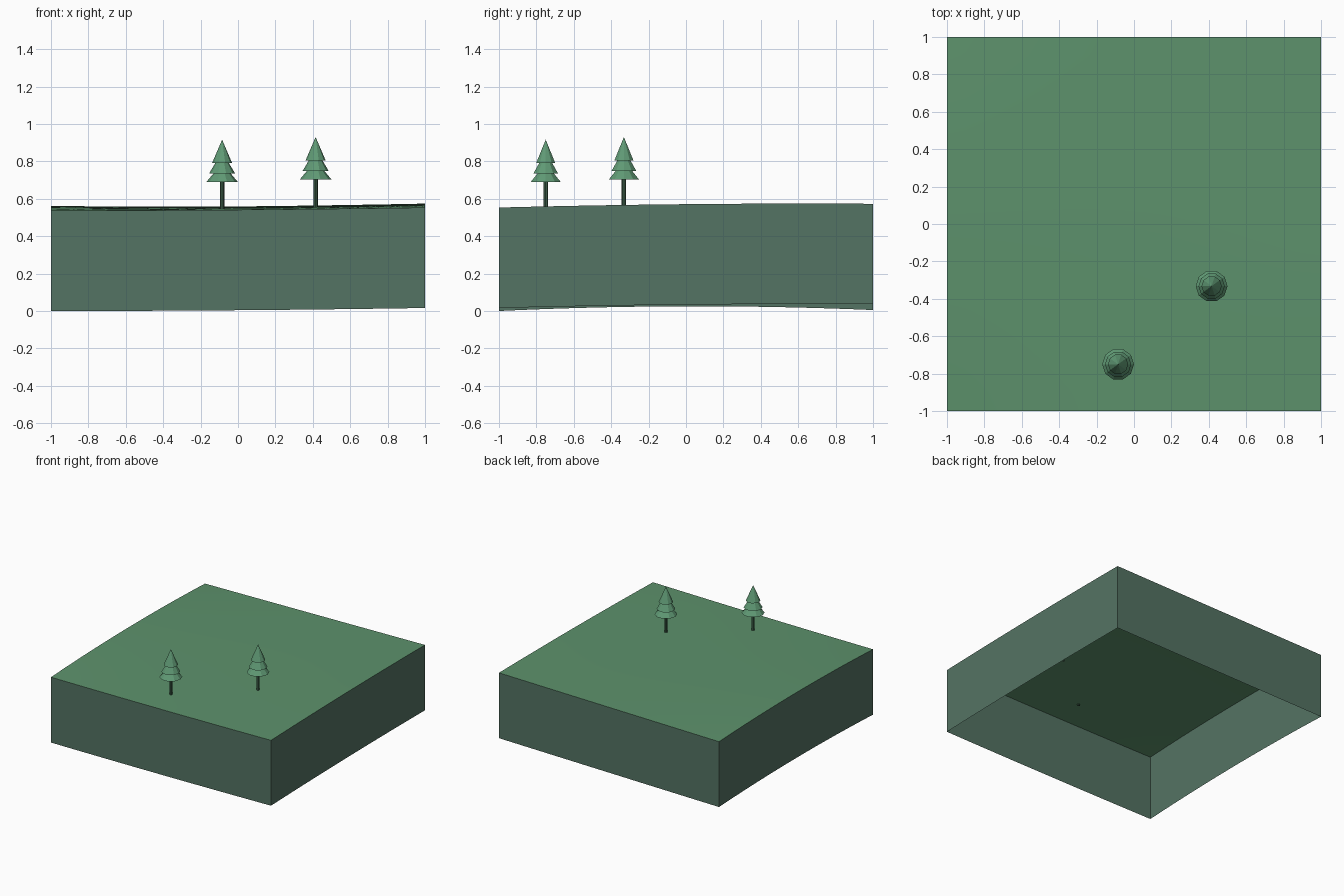
import bpy, bmesh, math

cube = bpy.data.objects.get("Cube")
if cube:
    bpy.data.objects.remove(cube)


def material(name, rgb):
    """Flat material from 0-255 display colour."""
    lin = [((c / 255 + 0.055) / 1.055) ** 2.4 for c in rgb] + [1]
    m = bpy.data.materials.new(name)
    m.use_nodes = True
    m.diffuse_color = lin
    m.node_tree.nodes["Principled BSDF"].inputs["Base Color"].default_value = lin
    return m


GRASS = material("grass green", (93, 146, 108))
EARTH = material("grey green earth", (84, 115, 99))
LEAF = material("pine green", (96, 154, 117))
BARK = material("dark green bark", (66, 100, 78))

DEPTH = 0.537  # height of the skirt around the terrain
# Heights above the lowest rim: rows front to back, columns left to right
RELIEF = [(0.0, 0.004, 0.016), (0.025, 0.02, 0.034), (0.005, 0.02, 0.036)]


def quad(a, b, c, t):
    """Smooth curve through three values at t = -1, 0, 1."""
    return b + (c - a) / 2 * t + ((a + c) / 2 - b) * t * t


def ground(x, y):
    return DEPTH + quad(*[quad(*row, x) for row in RELIEF], y)


def make_object(name, bm, mat):
    mesh = bpy.data.meshes.new(name)
    bm.to_mesh(mesh)
    bm.free()
    mesh.materials.append(mat)
    ob = bpy.data.objects.new(name, mesh)
    bpy.context.collection.objects.link(ob)
    return ob


def terrain():
    bm = bmesh.new()
    bmesh.ops.create_grid(bm, x_segments=20, y_segments=20, size=1)
    for v in bm.verts:
        v.co.z = ground(v.co.x, v.co.y)
    return bm


# Gently rolling top surface
grass = make_object("grass_surface", terrain(), GRASS)
for p in grass.data.polygons:
    p.use_smooth = True

# Open-bottomed skirt that follows the rim of the terrain
bm = terrain()
top = list(bm.faces)
rim = [e for e in bm.edges if e.is_boundary]
new = bmesh.ops.extrude_edge_only(bm, edges=rim)["geom"]
for v in new:
    if isinstance(v, bmesh.types.BMVert):
        v.co.z -= DEPTH
bmesh.ops.recalc_face_normals(bm, faces=bm.faces)
if top[0].normal.z < 0:
    bmesh.ops.reverse_faces(bm, faces=bm.faces)
bmesh.ops.delete(bm, geom=top, context="FACES")
make_object("earth_skirt", bm, EARTH)


def lathe(name, profile, x, y, mat, sides=10):
    """Revolve (radius, z) points around a vertical axis; flat facets."""
    bm = bmesh.new()
    rings = []
    for r, z in profile:
        rings.append([bm.verts.new((x + r * math.cos(a), y + r * math.sin(a), z))
                      for a in (math.tau * i / sides for i in range(sides))])
    for lo, hi in zip(rings, rings[1:]):
        for i in range(sides):
            j = (i + 1) % sides
            bm.faces.new((lo[i], lo[j], hi[j], hi[i]))
    bm.faces.new(rings[0][::-1])
    bmesh.ops.remove_doubles(bm, verts=bm.verts, dist=1e-5)
    bmesh.ops.recalc_face_normals(bm, faces=bm.faces)
    return make_object(name, bm, mat)


# Two pines: thin trunk and three stacked skirts of foliage
FOLIAGE = [(0.085, 0.135), (0.047, 0.18), (0.07, 0.18), (0.037, 0.236),
           (0.054, 0.236), (0.0, 0.362)]
for side, x, y, base in (("front", -0.085, -0.75, 0.554), ("middle", 0.415, -0.332, 0.568)):
    lathe(side + "_pine_trunk", [(0.012, base - 0.015), (0.012, base + 0.15)], x, y, BARK, 8)
    lathe(side + "_pine_foliage", [(r, base + z) for r, z in FOLIAGE], x, y, LEAF)
